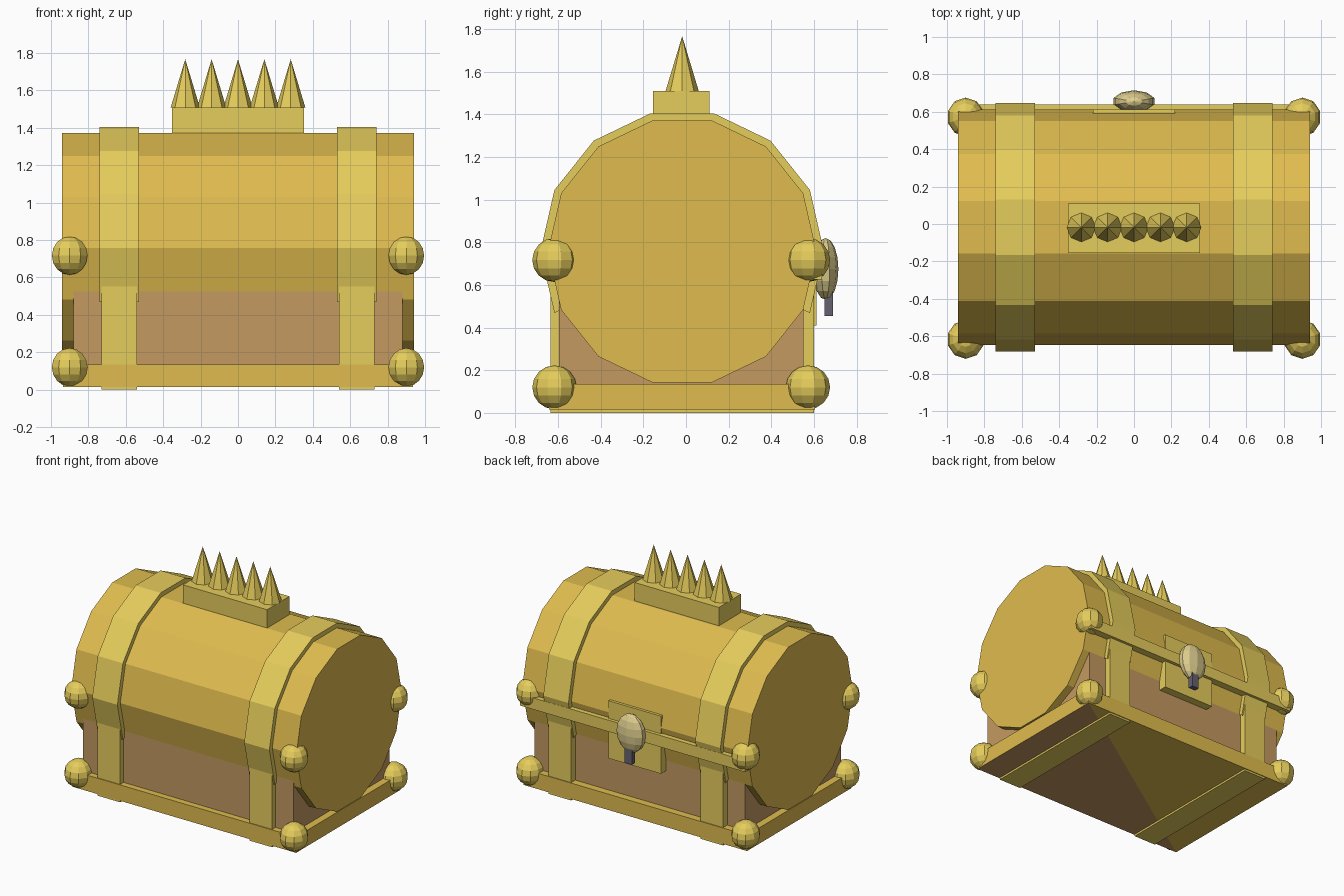
import bpy, bmesh
from math import sin, cos, pi
from mathutils import Matrix

cube = bpy.data.objects.get("Cube")
if cube:
    bpy.data.objects.remove(cube, do_unlink=True)


def material(name, rgb):
    m = bpy.data.materials.new(name)
    m.use_nodes = True
    m.diffuse_color = (*rgb, 1)
    m.node_tree.nodes["Principled BSDF"].inputs["Base Color"].default_value = (*rgb, 1)
    return m


GOLD = material("gold", (0.74, 0.5, 0.077))
TRIM = material("pale_gold", (0.79, 0.61, 0.107))
WOOD = material("brown_wood", (0.55, 0.32, 0.12))
PALE = material("lock_cream", (0.74, 0.62, 0.27))
STEEL = material("grey_steel", (0.13, 0.12, 0.16))


def finish(name, bm, mat):
    bmesh.ops.recalc_face_normals(bm, faces=bm.faces[:])
    me = bpy.data.meshes.new(name)
    bm.to_mesh(me)
    bm.free()
    me.materials.append(mat)
    ob = bpy.data.objects.new(name, me)
    bpy.context.collection.objects.link(ob)
    return ob


def box_mesh(x, y, z):
    """Box from (min, max) ranges."""
    bm = bmesh.new()
    bmesh.ops.create_cube(bm, size=1)
    for v in bm.verts:
        v.co = [r[0] + (c + 0.5) * (r[1] - r[0]) for c, r in zip(v.co, (x, y, z))]
    return bm


def box(name, x, y, z, mat):
    return finish(name, box_mesh(x, y, z), mat)


def extrude_x(name, points, x, mat):
    """Solid from a (y, z) outline swept between two x positions."""
    bm = bmesh.new()
    face = bm.faces.new([bm.verts.new((x[0], y, z)) for y, z in points])
    out = bmesh.ops.extrude_face_region(bm, geom=[face])
    moved = [g for g in out["geom"] if isinstance(g, bmesh.types.BMVert)]
    bmesh.ops.translate(bm, verts=moved, vec=(x[1] - x[0], 0, 0))
    return finish(name, bm, mat)


def ball(name, centre, size, mat):
    bm = bmesh.new()
    place = Matrix.Translation(centre) @ Matrix.Diagonal((*size, 1))
    bmesh.ops.create_uvsphere(bm, u_segments=10, v_segments=8, radius=1, matrix=place)
    return finish(name, bm, mat)


SIDES = 14
MID_Y, MID_Z = -0.018, 0.757


def arc(radius, first, last):
    """Corners of the barrel polygon, numbered from the +y side."""
    step = 2 * pi / SIDES
    return [(MID_Y + radius * cos(i * step), MID_Z + radius * sin(i * step))
            for i in range(first, last + 1)]


# Barrel lid and lower box
extrude_x("barrel_lid", arc(0.63, 0, SIDES - 1), (-0.94, 0.94), GOLD)
box("lower_box", (-0.88, 0.88), (-0.595, 0.55), (0.03, 0.56), WOOD)

# Base, its underside split corner to corner into gold and bare wood
bm = box_mesh((-0.935, 0.935), (-0.642, 0.606), (0.015, 0.135))
corners = [v for v in bm.verts if v.co.z < 0.1 and v.co.x * v.co.y > 0]
bmesh.ops.connect_verts(bm, verts=corners)
for f in bm.faces:
    if len(f.verts) == 3 and f.calc_center_median().x > 0:
        f.material_index = 1
finish("base", bm, GOLD).data.materials.append(WOOD)

# Bands over the lid, with straps down the box and under the base
for side, s in (("right", -1), ("left", 1)):
    wide = sorted((s * 0.53, s * 0.74))
    narrow = sorted((s * 0.54, s * 0.73))
    ring = arc(0.665, -1, 8) + arc(0.61, -1, 8)[::-1]
    extrude_x(side + "_lid_band", ring, wide, TRIM)
    box(side + "_front_strap", narrow, (-0.636, -0.59), (0.02, 0.66), TRIM)
    box(side + "_back_strap", narrow, (0.545, 0.6), (0.02, 0.66), TRIM)
    box(side + "_bottom_strap", narrow, (-0.636, 0.6), (0, 0.02), TRIM)

    # Corner knobs
    for end, y in (("front", -0.617), ("back", 0.572)):
        for level, z in (("lower", 0.12), ("upper", 0.717)):
            ball(f"{side}_{end}_{level}_knob", (s * 0.9, y, z), (0.1, 0.104, 0.103), TRIM)

# Rim bar and lock on the back
box("rim_bar", (-0.94, 0.94), (0.57, 0.638), (0.625, 0.712), TRIM)
box("lock_plate", (-0.22, 0.22), (0.54, 0.613), (0.41, 0.845), TRIM)
ball("lock_body", (0, 0.655, 0.675), (0.115, 0.06, 0.145), PALE)
box("lock_key", (-0.03, 0.03), (0.65, 0.69), (0.455, 0.6), STEEL)

# Crest block and its row of spikes
box("crest_block", (-0.352, 0.352), (-0.155, 0.11), (1.34, 1.51), TRIM)
for i in range(5):
    bm = bmesh.new()
    bmesh.ops.create_cone(bm, cap_ends=True, segments=8, radius1=0.078, radius2=0, depth=0.258,
                          matrix=Matrix.Translation(((i - 2) * 0.141, -0.018, 1.638)))
    finish(f"spike_{i + 1}", bm, TRIM)
